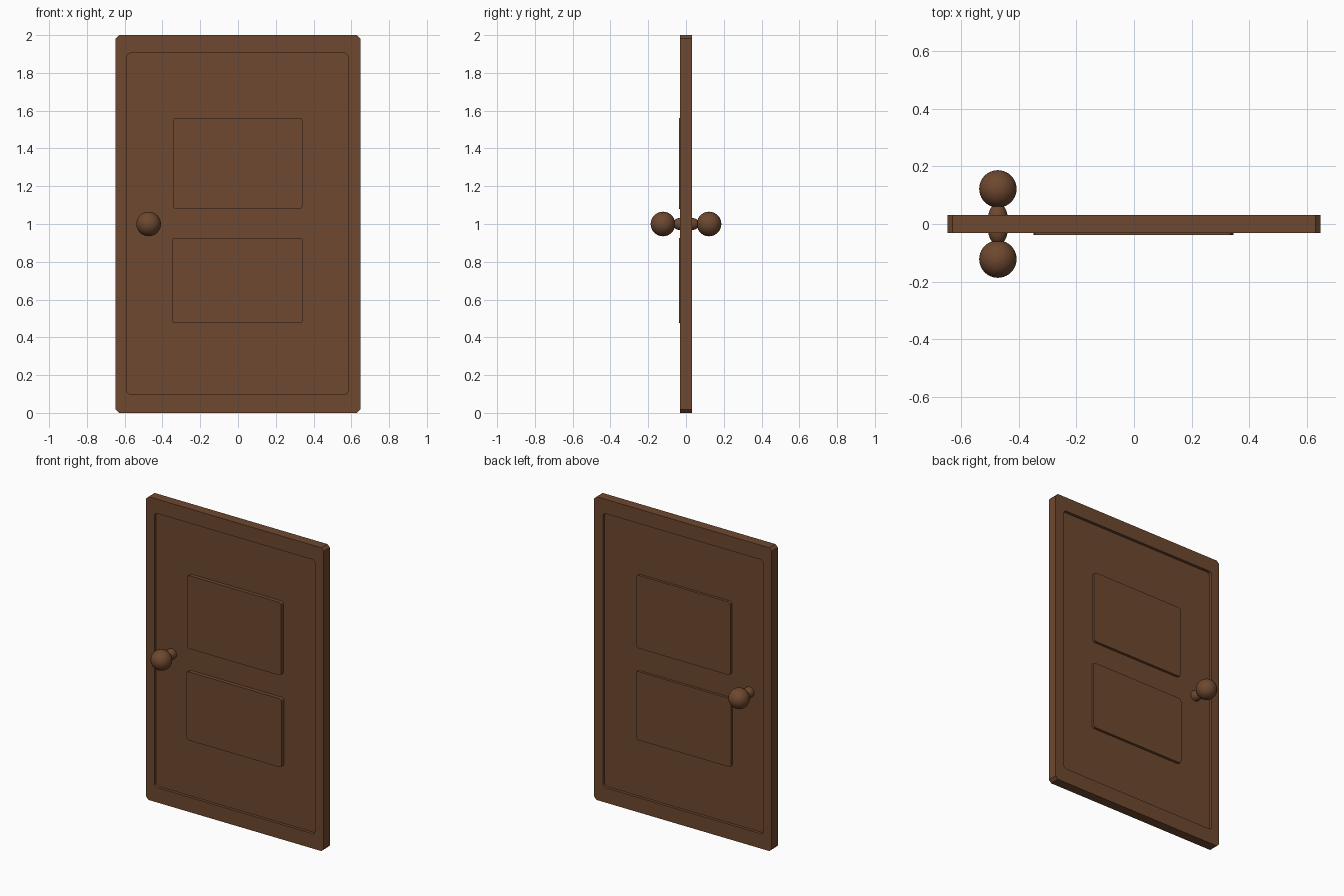
import bpy, bmesh
from math import sin, cos, pi

if "Cube" in bpy.data.objects:
    bpy.data.objects.remove(bpy.data.objects["Cube"])

wood = bpy.data.materials.new("wood")
wood.diffuse_color = (0.155, 0.065, 0.029, 1)
wood.use_nodes = True
wood.node_tree.nodes["Principled BSDF"].inputs["Base Color"].default_value = wood.diffuse_color


def outline(x0, x1, z0, z1, r, rounded=True, n=4):
    """Rectangle with rounded or chamfered corners, n + 1 points per corner."""
    pts = []
    corners = [(x1 - r, z1 - r), (x0 + r, z1 - r), (x0 + r, z0 + r), (x1 - r, z0 + r)]
    for k, (cx, cz) in enumerate(corners):
        for i in range(n + 1):
            t = i / n
            u, v = (cos(t * pi / 2), sin(t * pi / 2)) if rounded else (1 - t, t)
            for _ in range(k):
                u, v = -v, u
            pts.append((cx + r * u, cz + r * v))
    return pts


def skin(name, sections):
    """Join matching outlines at given depths, capping both ends."""
    bm = bmesh.new()
    loops = [[bm.verts.new((x, y, z)) for x, z in pts] for pts, y in sections]
    for a, b in zip(loops, loops[1:]):
        for i in range(len(a)):
            j = (i + 1) % len(a)
            bm.faces.new((a[i], a[j], b[j], b[i]))
    bm.faces.new(loops[0])
    bm.faces.new(loops[-1])
    bmesh.ops.recalc_face_normals(bm, faces=bm.faces)
    return finish(name, bm)


def finish(name, bm):
    me = bpy.data.meshes.new(name)
    bm.to_mesh(me)
    bm.free()
    me.materials.append(wood)
    ob = bpy.data.objects.new(name, me)
    bpy.context.collection.objects.link(ob)
    return ob


# Door slab with a recessed field on each face
T, FLOOR = 0.032, 0.013
outer = outline(-0.648, 0.648, 0, 2, 0.018, rounded=False)
inner = outline(-0.588, 0.584, 0.098, 1.905, 0.022)
skin("door_slab", [(inner, -FLOOR), (inner, -T), (outer, -T),
                   (outer, T), (inner, T), (inner, FLOOR)])

# Raised panels, showing on both faces
for name, box in (("upper_panel", (-0.345, 0.341, 1.08, 1.562)),
                  ("lower_panel", (-0.35, 0.345, 0.475, 0.927))):
    pts = outline(*box, 0.018)
    skin(name, [(pts, -0.038), (pts, 0.03)])

# Turned knobs: flared neck running into a ball, one on each face
R, CY, NECK = 0.065, 0.122, 0.02
profile = [(0, 0.0), (0.034, 0.0), (0.034, 0.028), (0.031, 0.042), (0.025, 0.056)]
start = pi - 0.32
profile += [(R * sin(start * (1 - i / 18)), CY + R * cos(start * (1 - i / 18)))
            for i in range(19)]
for name, side in (("front_knob", -1), ("back_knob", 1)):
    bm = bmesh.new()
    vs = [bm.verts.new((-0.473 + r, side * y, 1)) for r, y in profile]
    es = [bm.edges.new(p) for p in zip(vs, vs[1:])]
    bmesh.ops.spin(bm, geom=vs + es, cent=(-0.473, 0, 1), axis=(0, 1, 0),
                   angle=2 * pi, steps=32, use_duplicate=False)
    bmesh.ops.remove_doubles(bm, verts=bm.verts, dist=1e-4)
    bmesh.ops.recalc_face_normals(bm, faces=bm.faces)
    ob = finish(name, bm)
    bpy.ops.object.select_all(action='DESELECT')
    ob.select_set(True)
    bpy.context.view_layer.objects.active = ob
    bpy.ops.object.shade_smooth_by_angle(angle=0.7)
